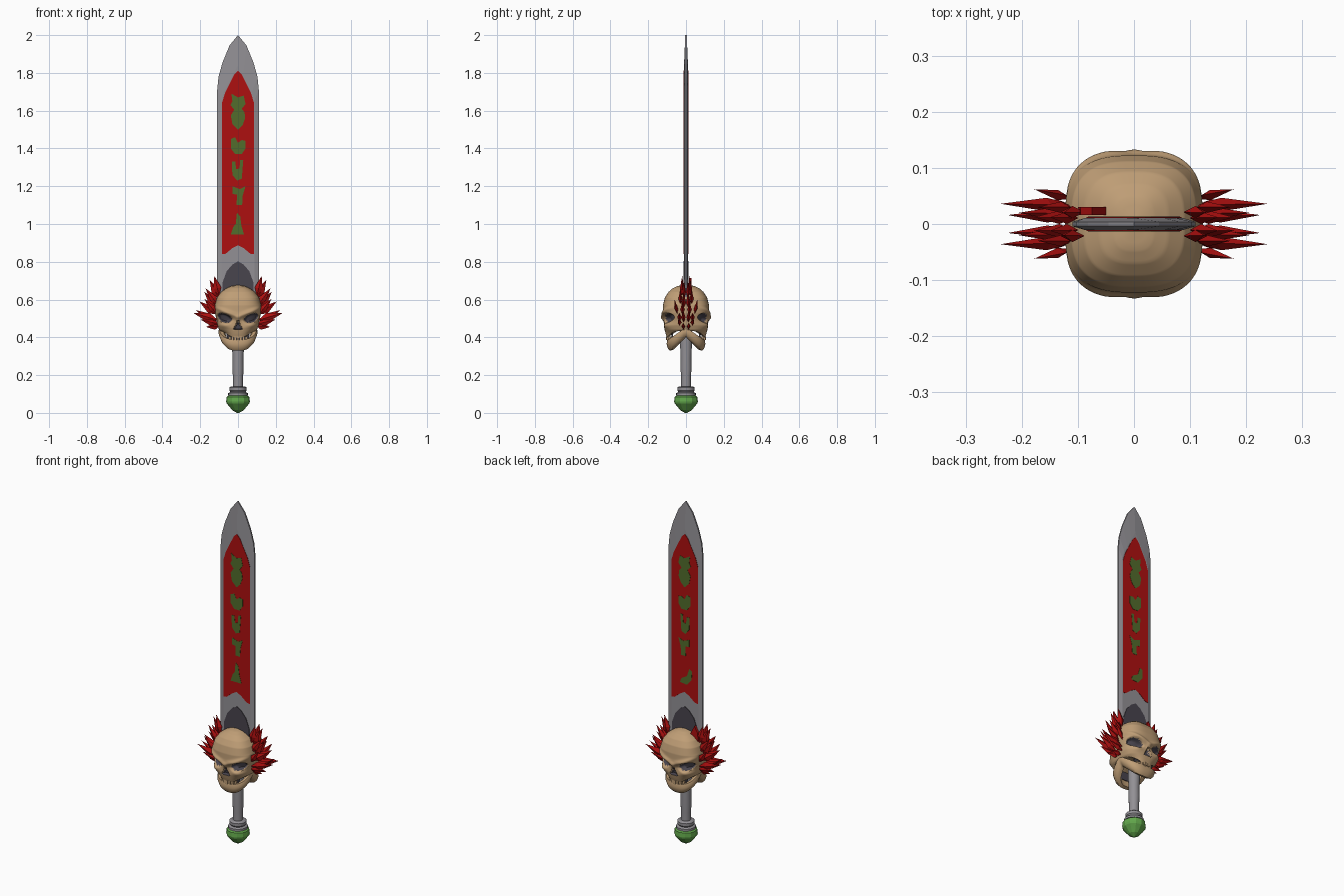
import bpy, bmesh, math
from mathutils import Vector

if "Cube" in bpy.data.objects:
    bpy.data.objects.remove(bpy.data.objects["Cube"])


def mat(name, r, g, b):
    m = bpy.data.materials.new(name)
    m.diffuse_color = (r, g, b, 1)
    m.use_nodes = True
    m.node_tree.nodes["Principled BSDF"].inputs["Base Color"].default_value = m.diffuse_color
    return m


STEEL = mat("steel", 0.29, 0.28, 0.30)
DARK = mat("dark_iron", 0.065, 0.058, 0.075)
RED = mat("red", 0.42, 0.005, 0.005)
RUNE = mat("moss_green", 0.085, 0.15, 0.025)
GEM = mat("gem_green", 0.12, 0.38, 0.07)
BONE = mat("bone", 0.52, 0.34, 0.18)


def make(name, bm, mats, smooth=None, mirror=None):
    bmesh.ops.recalc_face_normals(bm, faces=bm.faces)
    me = bpy.data.meshes.new(name)
    bm.to_mesh(me)
    bm.free()
    ob = bpy.data.objects.new(name, me)
    bpy.context.collection.objects.link(ob)
    for m in mats:
        me.materials.append(m)
    if smooth:
        bpy.ops.object.select_all(action='DESELECT')
        ob.select_set(True)
        bpy.context.view_layer.objects.active = ob
        bpy.ops.object.shade_smooth_by_angle(angle=math.radians(smooth))
    if mirror:
        md = ob.modifiers.new("mirror", 'MIRROR')
        md.use_axis = mirror
        md.use_clip = False
    return ob


def lathe(name, profile, n, m, smooth=None):
    bm = bmesh.new()
    rings = [[bm.verts.new((r * math.cos(2 * math.pi * i / n), r * math.sin(2 * math.pi * i / n), z))
              for i in range(n)] for r, z in profile]
    for a, b in zip(rings, rings[1:]):
        for i in range(n):
            bm.faces.new((a[i], a[(i + 1) % n], b[(i + 1) % n], b[i]))
    bm.faces.new(rings[0])
    bm.faces.new(rings[-1])
    make(name, bm, [m], smooth)


def plate(name, pts, y0, y1, m, mirror=(False, True, False)):
    """Thin extruded outline on the front, mirrored to the back."""
    bm = bmesh.new()
    f = bm.faces.new([bm.verts.new((x, -y0, z)) for x, z in pts])
    ext = bmesh.ops.extrude_face_region(bm, geom=[f])
    for v in ext["geom"]:
        if isinstance(v, bmesh.types.BMVert):
            v.co.y = -y1
    make(name, bm, [m], None, mirror)


def both(half):
    """Close a right-hand outline with its left-hand twin."""
    return half + [(-x, z) for x, z in reversed(half) if x > 0]


def lerp(table, z):
    for (z0, v0), (z1, v1) in zip(table, table[1:]):
        if z >= z1:
            t = min(1, max(0, (z0 - z) / (z0 - z1)))
            return v0 + (v1 - v0) * t
    return table[-1][1]


# Pommel, collar and grip
lathe("pommel", [(.006, 0), (.03, .014), (.06, .05), (.063, .06), (.06, .085), (.046, .094)], 12, GEM)
lathe("collar", [(.04, .088), (.052, .092), (.052, .104), (.04, .11), (.046, .118), (.046, .134),
                 (.038, .14), (.028, .141)], 20, STEEL, 30)
lathe("grip", [(.027, .135), (.027, .19), (.03, .24), (.029, .29), (.032, .36), (.032, .6)], 14, STEEL, 40)

# Blade: flat core with bevelled edges meeting in a pointed tip
outer = both([(.11, .6), (.11, 1.71), (.103, 1.78), (.082, 1.855), (.045, 1.945), (0, 2.0)])
inner = both([(.088, .6), (.088, 1.655), (.075, 1.70), (.053, 1.74), (.027, 1.79), (0, 1.84)])
bm = bmesh.new()
sides = []
for s in (-1, 1):
    o = [bm.verts.new((x, s * .004, z)) for x, z in outer]
    i = [bm.verts.new((x, s * .0105, z)) for x, z in inner]
    bm.faces.new(i)
    for k in range(len(o) - 1):
        bm.faces.new((o[k], o[k + 1], i[k + 1], i[k]))
    sides.append((o, i))
(o0, i0), (o1, i1) = sides
for k in range(len(o0) - 1):
    bm.faces.new((o0[k], o0[k + 1], o1[k + 1], o1[k]))
bm.faces.new((o0[0], i0[0], i0[-1], o0[-1], o1[-1], i1[-1], i1[0], o1[0]))
make("blade", bm, [STEEL])

# Red panel and dark arch on both faces
plate("red_panel", both([(0, .888), (.03, .872), (.066, .842), (.085, .84), (.085, 1.64), (.07, 1.69),
                         (.02, 1.79), (0, 1.812)][1:]) + [(0, .888)], .010, .0125, RED)
plate("dark_arch", both([(.082, .62), (.082, .69), (.06, .75), (.03, .785), (0, .803)]), .010, .0135, DARK)

# Mossy patches; the lowest differs front and back
patches = [
    [(-.035, 1.69), (-.03, 1.65), (-.04, 1.63), (-.02, 1.605), (-.038, 1.575), (-.03, 1.53), (0, 1.50),
     (.025, 1.525), (.038, 1.56), (.035, 1.59), (.02, 1.61), (.04, 1.635), (.03, 1.68), (0, 1.67)],
    [(-.038, 1.45), (-.038, 1.40), (-.015, 1.37), (.02, 1.37), (.04, 1.40), (.04, 1.44), (.02, 1.445),
     (0, 1.43), (-.015, 1.46)],
    [(-.032, 1.33), (-.03, 1.26), (-.005, 1.23), (.02, 1.24), (.028, 1.34), (.012, 1.34), (.008, 1.295),
     (-.01, 1.29), (-.014, 1.33)],
    [(-.03, 1.20), (-.03, 1.16), (-.005, 1.155), (-.008, 1.10), (.022, 1.10), (.025, 1.15), (.04, 1.20),
     (.01, 1.185)]]
for k, p in enumerate(patches):
    plate(f"moss_patch_{k}", p, .012, .0138, RUNE)
plate("moss_patch_front", [(-.038, .945), (-.025, .985), (-.012, 1.0), (-.006, 1.06), (.012, 1.04),
                           (.018, .99), (.032, .945)], .012, .0138, RUNE, None)
plate("moss_patch_back", [(-.048, 1.02), (-.045, .97), (-.015, .935), (.03, .94), (.02, .965), (-.015, .985),
                          (-.03, 1.03)], -.012, -.0138, RUNE, None)

# Twin skulls: one face lofted on -y and mirrored to +y
WIDTH = [(.678, 0), (.672, .035), (.66, .062), (.64, .09), (.61, .112), (.57, .123), (.53, .123), (.49, .113),
         (.465, .110), (.44, .100), (.42, .076), (.39, .058)]
DEPTH = [(.678, 0), (.672, .045), (.66, .07), (.64, .093), (.61, .112), (.57, .122), (.53, .123), (.49, .114),
         (.45, .116), (.42, .108), (.39, .098)]


def socket(x, z):
    """Tilted eye hollow: below 1 inside."""
    dx, dz = abs(x) - .069, z - .505
    u, v = dx * .93 + dz * .36, dz * .93 - dx * .36
    return math.hypot(u / .040, v / (.019 if v > 0 else .027))


def nose(x, z):
    return max(abs(x) / max(.001, .024 * (.487 - z) / .045), (.442 - z) / .01 + 1)


NA, NZ = 112, 84
bm = bmesh.new()
grid = []
for r in range(NZ + 1):
    t = r / NZ
    t = t * t * .35 + t * .65
    row = []
    for c in range(NA + 1):
        a = math.pi * c / NA
        ca, sa = math.cos(a), math.sin(a)
        zb = .435 - .038 * sa ** 2
        z = .678 + t * (zb - .678)
        x = lerp(WIDTH, z) * math.copysign(abs(ca) ** .72, ca)
        y = -lerp(DEPTH, z) * max(sa, 0) ** .68
        e = socket(x, z)
        n = nose(x, z)
        front = min(1, max(0, (-y - .03) / .03))
        y += front * .034 * min(1, max(0, (1.12 - e) / .45))
        y += .022 * min(1, max(0, (1.1 - n) / .3)) if z < .486 else 0
        # brow ridge, cheekbones and the nasal bridge
        y -= front * .010 * math.exp(-((z - .532 - (abs(x) - .06) * .4) / .013) ** 2)
        y -= front * .010 * math.exp(-((z - .463) / .014) ** 2 - ((abs(x) - .075) / .03) ** 2)
        y -= .008 * math.exp(-((z - .495) / .02) ** 2 - (x / .015) ** 2)
        row.append(bm.verts.new((x, y, z)))
    grid.append(row)
for r in range(NZ):
    for c in range(NA):
        f = bm.faces.new((grid[r][c], grid[r][c + 1], grid[r + 1][c + 1], grid[r + 1][c]))
        m = f.calc_center_median()
        hollow = socket(m.x, m.z) < .97 and m.y < -.028
        f.material_index = int(hollow or (nose(m.x, m.z) < 1 and m.y < -.06))
mid = bm.verts.new((0, -.03, .445))
for c in range(NA):
    bm.faces.new((grid[-1][c], grid[-1][c + 1], mid))
bmesh.ops.remove_doubles(bm, verts=bm.verts, dist=1e-5)
make("skull", bm, [BONE, DARK], 50, (False, True, False))

# Jaw: U-shaped bone that drops towards the chin
bm = bmesh.new()
rings = []
for c in range(41):
    a = math.pi * c / 40
    ca, s = math.cos(a), max(0, math.sin(a))
    top, bot = .452 - .066 * s ** .8, .402 - .073 * s ** .7
    px, py = math.copysign(abs(ca) ** .8, ca), -s ** .8
    section = [(.098, .098, top), (.103, .103, top * .65 + bot * .35), (.092, .096, bot * .8 + top * .2),
               (.078, .085, bot), (.062, .066, bot + .006), (.078, .074, top)]
    rings.append([bm.verts.new((w * px, d * py, z)) for w, d, z in section])
for p, q in zip(rings, rings[1:]):
    for k in range(6):
        bm.faces.new((p[k], p[(k + 1) % 6], q[(k + 1) % 6], q[k]))
make("jaw", bm, [BONE], 50, (False, True, False))

# Teeth rows and dark mouth behind them
bm = bmesh.new()
for z, h, d in ((.396, .018, .098), (.383, .014, .093)):
    for k in range(-3, 4):
        x = k * .0145
        r = bmesh.ops.create_cube(bm, size=1)
        for v in r["verts"]:
            v.co = Vector((x + v.co.x * .012, -d + abs(k) ** 2 * .0022 + v.co.y * .014, z + v.co.z * h))
make("teeth", bm, [BONE], None, (False, True, False))
plate("mouth", both([(.05, .372), (.062, .42)]), .068, .076, DARK)

# Crimson spikes fanning from both sides: base, tip, half width
bm = bmesh.new()
spikes = [((.10, .022, .62), (.125, .02, .725), .022), ((.10, .010, .60), (.150, .012, .705), .022),
          ((.105, .030, .57), (.172, .03, .66), .020), ((.105, .012, .55), (.178, .012, .64), .024),
          ((.11, .045, .52), (.178, .062, .605), .018), ((.11, .018, .52), (.205, .02, .59), .022),
          ((.105, .034, .49), (.238, .036, .53), .024), ((.11, .012, .48), (.225, .016, .545), .022),
          ((.10, .030, .47), (.200, .040, .495), .020), ((.095, .012, .46), (.170, .018, .455), .018)]
for b, t, w in spikes:
    b, t = Vector(b), Vector(t)
    d = (t - b).normalized()
    side = d.cross(Vector((0, 1, 0))).normalized() * w
    thick = d.cross(side).normalized() * w * .5
    m = b.lerp(t, .38)
    vs = [bm.verts.new(p) for p in (b, t, m + side, m - side, m + thick, m - thick)]
    for p, q in ((2, 4), (4, 3), (3, 5), (5, 2)):
        bm.faces.new((vs[0], vs[p], vs[q]))
        bm.faces.new((vs[1], vs[q], vs[p]))
make("spikes", bm, [RED], None, (True, True, False))

# Single stray spike behind the blade root
plate("stray_spike", [(-.1, .63), (-.045, .655), (-.075, .715), (-.095, .68)], -.016, -.03, RED, None)
